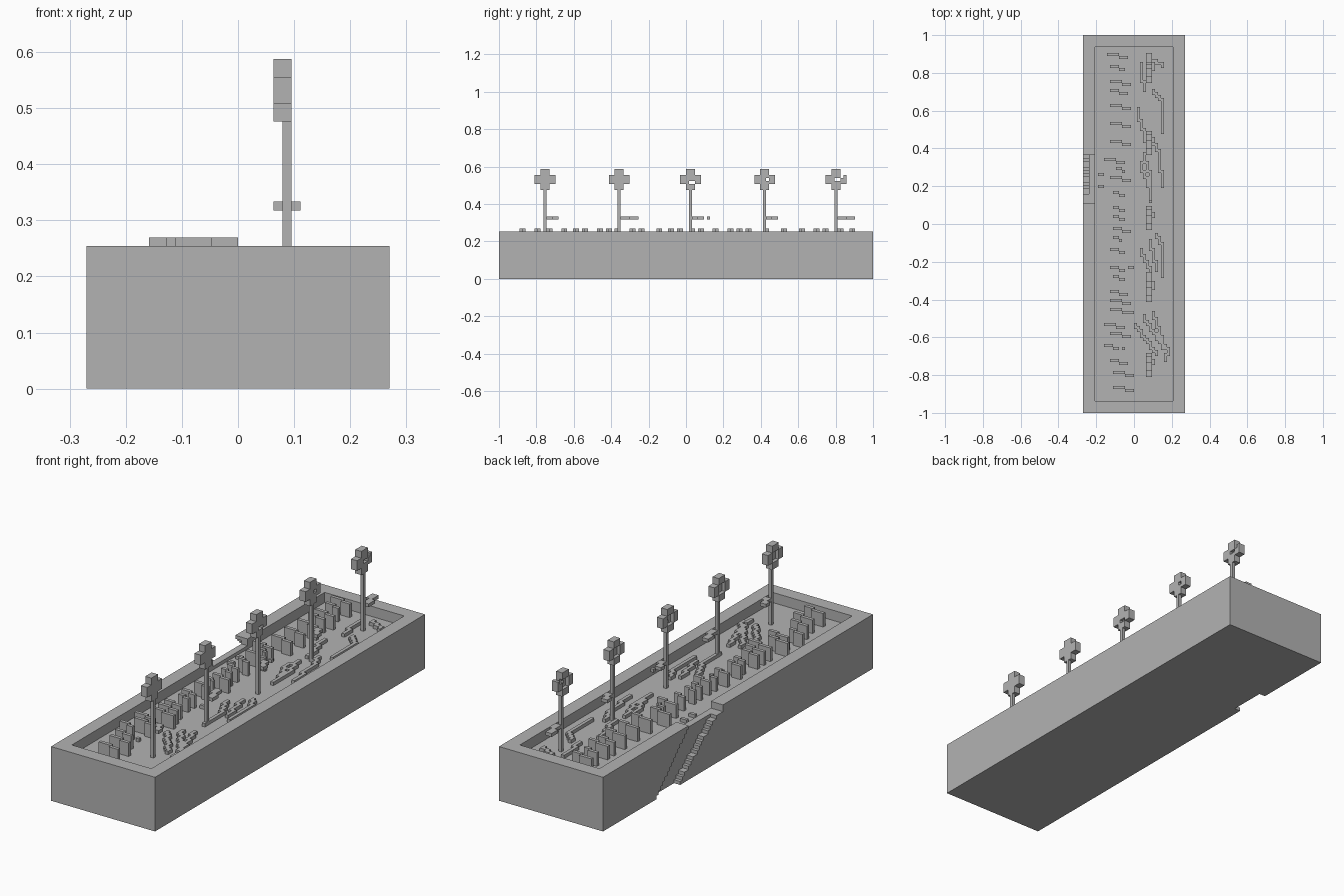
import bpy
import bmesh

U = 2 / 126          # one grid step
SOIL, RIM = 13, 16   # heights in grid steps

if "Cube" in bpy.data.objects:
    bpy.data.objects.remove(bpy.data.objects["Cube"])

grey = bpy.data.materials.new("plain_grey")
grey.use_nodes = True
colour = (0.45, 0.45, 0.45, 1)
grey.diffuse_color = colour
grey.node_tree.nodes["Principled BSDF"].inputs["Base Color"].default_value = colour


def finish(bm, name):
    bmesh.ops.recalc_face_normals(bm, faces=bm.faces)
    mesh = bpy.data.meshes.new(name)
    bm.to_mesh(mesh)
    bm.free()
    mesh.materials.append(grey)
    ob = bpy.data.objects.new(name, mesh)
    bpy.context.collection.objects.link(ob)
    return ob


def block(bm, x0, x1, y0, y1, z0, z1):
    verts = bmesh.ops.create_cube(bm, size=1)["verts"]
    for v in verts:
        v.co.x = U * (x1 if v.co.x > 0 else x0)
        v.co.y = U * (y1 if v.co.y > 0 else y0)
        v.co.z = U * (z1 if v.co.z > 0 else z0)


def box(name, *bounds):
    bm = bmesh.new()
    block(bm, *bounds)
    return finish(bm, name)


def cut(target, cutter):
    cutter.hide_render = True
    mod = target.modifiers.new("cut", "BOOLEAN")
    mod.operation, mod.solver, mod.object = "DIFFERENCE", "EXACT", cutter
    bpy.context.view_layer.objects.active = target
    bpy.ops.object.modifier_apply(modifier=mod.name)
    bpy.data.objects.remove(cutter)


# Planter with a sunken bed
planter = box("planter", -17, 17, -63, 63, 0, RIM)
cut(planter, box("bed_cutter", -13, 13, -59, 59, SOIL, RIM + 4))

# Broken rim and stepped diagonal groove on the right wall
cut(planter, box("rim_gap_cutter", -20, -12.5, 7, 23, RIM - 2, RIM + 4))
low, high = [], []
for z in range(RIM):
    t = (z + 0.5) / RIM
    z0 = -2 if z == 0 else z
    z1 = RIM + 2 if z == RIM - 1 else z + 1
    a, b = round(28 - 21 * t), round(38 - 15 * t)
    low += [(a, z0), (a, z1)]
    high += [(b, z0), (b, z1)]
outline = low + high[::-1]
bm = bmesh.new()
face = bm.faces.new([bm.verts.new((-20 * U, y * U, z * U)) for y, z in outline])
extruded = bmesh.ops.extrude_face_region(bm, geom=[face])["geom"]
bmesh.ops.translate(bm, vec=(5 * U, 0, 0),
                    verts=[g for g in extruded if isinstance(g, bmesh.types.BMVert)])
cut(planter, finish(bm, "groove_cutter"))

# Stepped upright sprouts: (left end, row, length)
sprouts = [(-9, 56, 7), (-8, 52, 5), (-8, 47, 7), (-8, 44, 6), (-8, 39, 7),
           (-8, 33, 7), (-8, 27, 7), (-10, 21, 7), (-6, 18, 3), (-8, 15, 7),
           (-7, 10, 4), (-7, 5, 4), (-7, 2, 4), (-7, -2, 6), (-7, -5, 3),
           (-8, -9, 5), (-8, -15, 5), (-7, -18, 4), (-8, -23, 6), (-8, -26, 7),
           (-8, -29, 8), (-10, -34, 7), (-8, -37, 7), (-10, -41, 5),
           (-8, -46, 6), (-7, -50, 7), (-7, -55, 7)]
bm = bmesh.new()
for x, y, length in sprouts:
    bend = x + (length + 1) // 2
    block(bm, x, bend, y, y + 1, SOIL, RIM + 1)
    block(bm, bend, x + length, y - 1, y, SOIL, RIM + 1)
finish(bm, "sprouts")

# Low creeping vines on the soil
vines = [[(2, 53), (2, 50), (3, 44)], [(5, 55), (9, 52)],
         [(6, 44), (9, 40), (9, 30)], [(1, 38), (3, 27)],
         [(6, 28), (8, 22), (9, 12)], [(3, 23), (5, 14), (5, 8)],
         [(2, 20), (4, 12)], [(7, -4), (9, -8), (9, -18)],
         [(2, -9), (5, -17), (5, -24)], [(5, -6), (7, -16)],
         [(6, -30), (9, -40), (11, -43), (10, -46)],
         [(3, -31), (9, -42)], [(0, -34), (7, -44)],
         [(-12, 16), (-11, 16)], [(-12, 12), (-11, 12)],
         [(-2, -15), (-1, -15)], [(-4, -42), (-4, -42)]]
bm = bmesh.new()
for path in vines:
    for (xa, ya), (xb, yb) in zip(path, path[1:]):
        # one straight run per column
        steps = max(abs(xb - xa), 1)
        for i in range(abs(xb - xa) + 1):
            x = xa + i * (1 if xb > xa else -1)
            span = (yb - ya) / (steps + 1) if xb != xa else yb - ya
            y0, y1 = round(ya + span * i), round(ya + span * (i + 1))
            block(bm, x, x + 1, min(y0, y1), max(y0, y1) + 1, SOIL, SOIL + 1)
finish(bm, "vines")

# Flowers: row, leaf length, missing cells in the head (offset, height)
flowers = [(-48, 4, []), (-23, 6, []), (1, 4, [(0, 32), (1, 32)]),
           (26, 4, [(1, 33)]), (50, 6, [(0, 33), (1, 33), (2, 34)])]
for n, (y, leaf, gaps) in enumerate(flowers, 1):
    box(f"flower_{n}_stem", 5, 6, y, y + 1, SOIL, 31)

    # cross of petals two cells thick, with a recessed centre
    bm = bmesh.new()
    for dy in range(-3, 4):
        for z in range(30, 37):
            in_cross = abs(dy) < 2 or abs(z - 33) < 2
            centre = abs(dy) < 2 and abs(z - 33) < 2
            if in_cross and (dy, z) not in gaps:
                block(bm, 5 if centre else 4, 6, y + dy, y + dy + 1, z, z + 1)
    bmesh.ops.remove_doubles(bm, verts=bm.verts, dist=U / 10)
    finish(bm, f"flower_{n}_head")

    # leaf stepping out sideways from the stem
    bm = bmesh.new()
    half = leaf // 2
    block(bm, 5, 7, y + 1, y + 1 + half, 20, 21)
    block(bm, 4, 6, y + 1 + half, y + 1 + leaf, 20, 21)
    finish(bm, f"flower_{n}_leaf")

# Detached leaf tip beside the middle flower
box("leaf_tip", 5, 6, 7, 8, 20, 21)
